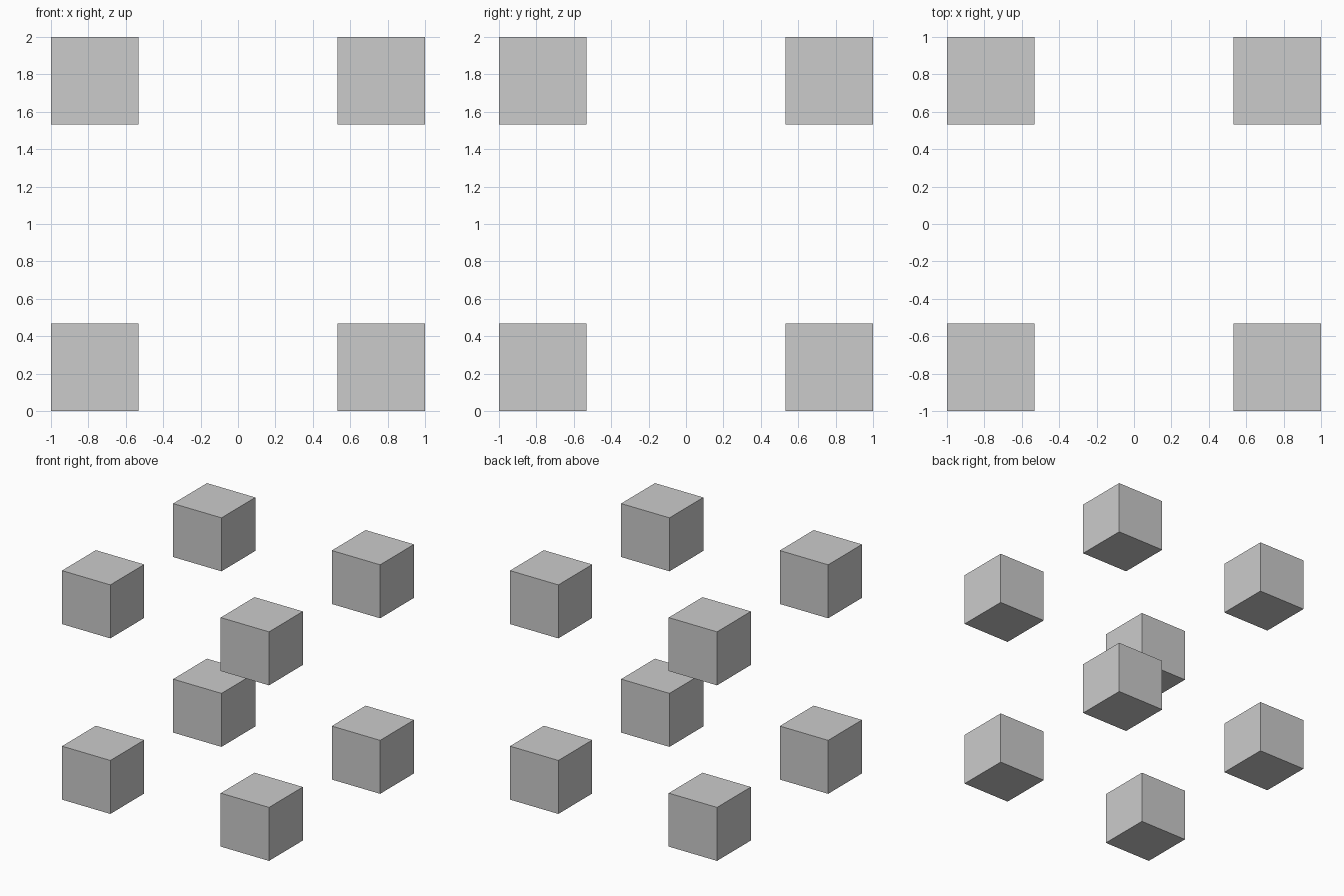
import bpy
from itertools import product

if "Cube" in bpy.data.objects:
    bpy.data.objects.remove(bpy.data.objects["Cube"])

EDGE = 0.467          # side of each small cube
OFF = 1 - EDGE / 2    # cube centre distance from the middle

# One cube at every corner of a 2-unit box
for sx, sy, sz in product((-1, 1), repeat=3):
    bpy.ops.mesh.primitive_cube_add(size=EDGE, location=(sx * OFF, sy * OFF, 1 + sz * OFF))
    bpy.context.object.name = "corner_cube_{}_{}_{}".format(
        "left" if sx < 0 else "right",
        "front" if sy < 0 else "back",
        "bottom" if sz < 0 else "top")
